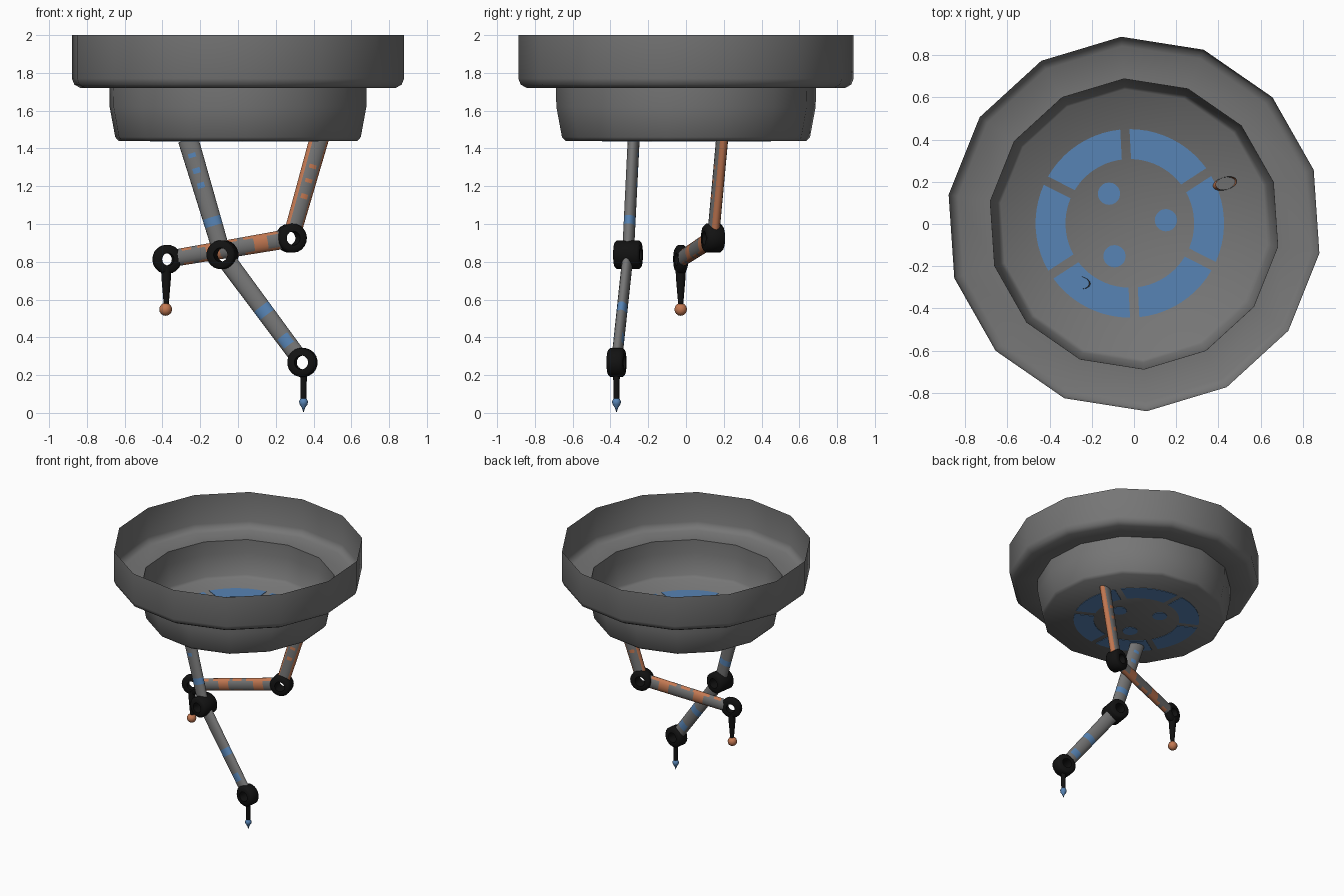
import bpy, bmesh, math
from mathutils import Vector

if "Cube" in bpy.data.objects:
    bpy.data.objects.remove(bpy.data.objects["Cube"])


def material(name, rgb):
    m = bpy.data.materials.new(name)
    m.diffuse_color = (*rgb, 1)
    m.use_nodes = True
    m.node_tree.nodes["Principled BSDF"].inputs["Base Color"].default_value = m.diffuse_color
    return m


GREY = material("grey metal", (0.18, 0.18, 0.18))
BLUE = material("blue paint", (0.095, 0.23, 0.46))
ORANGE = material("orange paint", (0.55, 0.19, 0.085))
BLACK = material("black rubber", (0.006, 0.006, 0.006))


def finish(name, bm, mats, angle=50, recalc=True):
    if recalc:
        bmesh.ops.recalc_face_normals(bm, faces=bm.faces)
    me = bpy.data.meshes.new(name)
    bm.to_mesh(me)
    bm.free()
    for m in mats:
        me.materials.append(m)
    ob = bpy.data.objects.new(name, me)
    bpy.context.collection.objects.link(ob)
    bpy.ops.object.select_all(action='DESELECT')
    ob.select_set(True)
    bpy.context.view_layer.objects.active = ob
    bpy.ops.object.shade_smooth_by_angle(angle=math.radians(angle))
    return ob


def lathe(name, profile, n, origin, axis, mat, phase=0.0, angle=50):
    """Spin (radius, height) points round an axis through origin."""
    q = Vector((0, 0, 1)).rotation_difference(Vector(axis).normalized())
    bm = bmesh.new()
    rows = []
    for r, h in profile:
        row = []
        for i in range(n):
            a = phase + math.tau * i / n
            row.append(bm.verts.new(Vector(origin) + q @ Vector((r * math.cos(a), r * math.sin(a), h))))
        rows.append(row)
    for a, b in zip(rows, rows[1:]):
        for i in range(n):
            j = (i + 1) % n
            bm.faces.new((a[i], a[j], b[j], b[i]))
    bmesh.ops.remove_doubles(bm, verts=bm.verts, dist=1e-5)
    return finish(name, bm, [mat], angle)


def link(name, p, q, normal, half0, half1, thin, paint, cuts, rule):
    """Oval tube from p to q; rule(t, side, front) says which faces are painted."""
    p, q = Vector(p), Vector(q)
    d = (q - p).normalized()
    w = Vector(normal)
    w = (w - d * w.dot(d)).normalized()
    u = d.cross(w)
    ts = sorted({0.0, 1.0, *cuts})
    n = 16
    bm = bmesh.new()
    rows = []
    for t in ts:
        half = half0 + (half1 - half0) * t
        c = p.lerp(q, t)
        rows.append([bm.verts.new(c + u * half * math.cos(math.tau * i / n)
                                  + w * thin * math.sin(math.tau * i / n)) for i in range(n)])
    for k in range(len(ts) - 1):
        tm = (ts[k] + ts[k + 1]) / 2
        for i in range(n):
            j = (i + 1) % n
            f = bm.faces.new((rows[k][i], rows[k][j], rows[k + 1][j], rows[k + 1][i]))
            a = math.tau * (i + 0.5) / n
            f.material_index = int(rule(tm, abs(math.cos(a)), abs(math.sin(a))))
    return finish(name, bm, [GREY, paint])


def joint(name, centre, axis, width, r=0.077, hole=0.037):
    h, b = width / 2, 0.012
    prof = [(hole, -h), (r - b, -h), (r, -h + b), (r, h - b), (r - b, h), (hole, h), (hole, -h)]
    return lathe(name, prof, 20, centre, axis, BLACK)


def inside(t, bands):
    return any(a < t < b for a, b in bands)


def edges(*groups):
    return [x for g in groups for band in g for x in band]


# Housing: open stepped bowl with fourteen sides
lathe("housing", [(0.89, 2.0), (0.89, 1.77), (0.877, 1.738), (0.845, 1.72), (0.69, 1.72),
                  (0.688, 1.62), (0.658, 1.46), (0.64, 1.44), (0, 1.44)],
      14, (0, 0, 0), (0, 0, 1), GREY, math.radians(93.9))

# Floor markings: six arc plates and three round plates
CX, CY = -0.02, 0.003


def plate(name, outline):
    bm = bmesh.new()
    f = bm.faces.new([bm.verts.new((x, y, 1.4365)) for x, y in outline])
    ext = bmesh.ops.extrude_face_region(bm, geom=[f])
    top = [v for v in ext["geom"] if isinstance(v, bmesh.types.BMVert)]
    bmesh.ops.translate(bm, verts=top, vec=(0, 0, 0.007))
    finish(name, bm, [BLUE], 30)


def arc(radius, a0, a1, gap, steps=10):
    s = math.asin(gap / radius)
    return [(CX + radius * math.cos(a0 + s + (a1 - a0 - 2 * s) * i / steps),
             CY + radius * math.sin(a0 + s + (a1 - a0 - 2 * s) * i / steps)) for i in range(steps + 1)]


for k in range(6):
    a0 = math.radians(33 + 60 * k)
    a1 = a0 + math.radians(60)
    plate(f"floor_arc_{k + 1}", arc(0.447, a0, a1, 0.022) + arc(0.305, a0, a1, 0.022)[::-1])
for k in range(3):
    a = math.radians(5 + 120 * k)
    x, y = CX + 0.172 * math.cos(a), CY + 0.172 * math.sin(a)
    plate(f"floor_dot_{k + 1}", [(x + 0.053 * math.cos(math.tau * i / 20),
                                  y + 0.053 * math.sin(math.tau * i / 20)) for i in range(20)])


def trimmed(p, q, start, end):
    """Shorten a span so links stop at the joint rims."""
    p, q = Vector(p), Vector(q)
    d = (q - p).normalized()
    return p + d * start, q - d * end


# Blue arm
NA = (-0.15, -0.988, 0)
A0, A1, A2 = (-0.264, -0.277, 1.447), (-0.082, -0.307, 0.837), (0.341, -0.368, 0.267)
ring, dots = [(0.74, 0.82)], [(0.13, 0.17), (0.27, 0.32), (0.41, 0.46)]
s, e = trimmed(A0, A1, 0, 0.055)
link("blue_upper_arm", s, e, NA, 0.055, 0.047, 0.031, BLUE, edges(ring, dots),
     lambda t, side, front: inside(t, ring) or (inside(t, dots) and front > 0.9))
ring2, patch = [(0.48, 0.57)], [(0.80, 0.90)]
s, e = trimmed(A1, A2, 0.055, 0.055)
link("blue_lower_arm", s, e, NA, 0.05, 0.046, 0.028, BLUE, edges(ring2, patch),
     lambda t, side, front: inside(t, ring2) or (inside(t, patch) and front > 0.8))
joint("blue_elbow_joint", A1, NA, 0.14)
joint("blue_wrist_joint", A2, NA, 0.088)
lathe("blue_arm_stem", [(0, 0.215), (0.018, 0.215), (0.015, 0.07), (0, 0.07)], 12,
      (0.347, -0.368, 0), (0, 0, 1), BLACK)
lathe("blue_arm_tip", [(0, 0.082), (0.015, 0.077), (0.024, 0.06), (0.021, 0.045), (0.009, 0.028), (0, 0)],
      12, (0.347, -0.368, 0), (0, 0, 1), BLUE)

# Orange arm
NB = (0.26, -0.966, 0)
B0, B1, B2 = (0.438, 0.194, 1.48), (0.281, 0.143, 0.925), (-0.376, -0.028, 0.813)
spots = [(0.33, 0.37), (0.48, 0.52), (0.64, 0.69)]
s, e = trimmed(B0, B1, 0, 0.055)
link("orange_upper_arm", s, e, NB, 0.053, 0.047, 0.03, ORANGE, edges(spots),
     lambda t, side, front: side > 0.8 or (inside(t, spots) and front > 0.9))
bands = [(0.14, 0.27), (0.60, 0.73)]
sides = [(0.03, 0.36), (0.42, 0.54), (0.58, 0.80), (0.86, 0.95)]
s, e = trimmed(B1, B2, 0.055, 0.055)
link("orange_lower_arm", s, e, NB, 0.05, 0.045, 0.028, ORANGE, edges(bands, sides),
     lambda t, side, front: inside(t, bands) or (inside(t, sides) and side > 0.8))
joint("orange_elbow_joint", B1, NB, 0.098)
joint("orange_wrist_joint", B2, NB, 0.048, hole=0.033)
lathe("orange_arm_stem", [(0, 0.765), (0.028, 0.765), (0.024, 0.70), (0.013, 0.57), (0, 0.57)], 12,
      (-0.38, -0.028, 0), (0, 0, 1), BLACK)
ball = [(0.034 * math.sin(math.pi * i / 8), 0.548 + 0.034 * math.cos(math.pi * i / 8)) for i in range(9)]
lathe("orange_arm_ball", ball, 14, (-0.383, -0.028, 0), (0, 0, 1), ORANGE)
